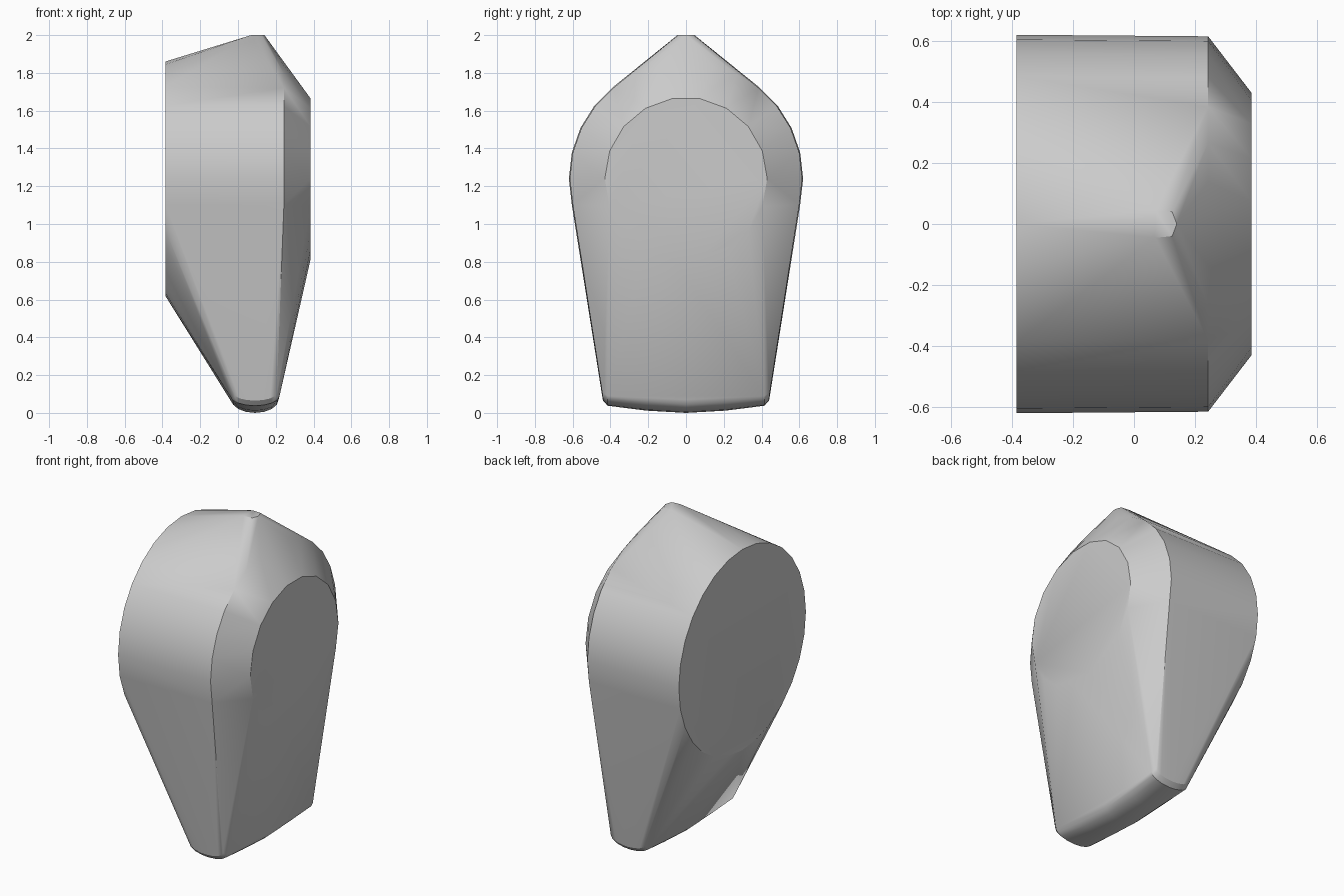
import bpy
import bmesh
from math import sin, cos, pi, radians

cube = bpy.data.objects.get("Cube")
if cube:
    bpy.data.objects.remove(cube, do_unlink=True)

AXIS_Z = 1.24  # height of the shared axis of the three side rings


def side_ring(x, radius, count):
    """Circle standing in the plane of constant x."""
    return [(x, radius * cos(2 * pi * i / count), AXIS_Z + radius * sin(2 * pi * i / count))
            for i in range(count)]


def toe_arc(y, half_width, top, bottom, count=8):
    """Lower half of an ellipse across the foot of the body."""
    return [(0.09 - half_width * cos(pi * i / count), y,
             top - (top - bottom) * sin(pi * i / count)) for i in range(count + 1)]


# Round cheeks: wide disc, matching rim and smaller bevelled disc
points = side_ring(-0.385, 0.62, 28)
points += side_ring(0.243, 0.615, 28)
points += side_ring(0.385, 0.43, 18)

# Small blunt peak
for side in (-1, 1):
    points += [(0.07, side * 0.045, 2.0), (0.125, side * 0.04, 2.0)]
points.append((0.14, 0, 2.0))

# Rounded foot, slightly bowed along its length
points += toe_arc(0, 0.125, 0.07, 0.0)
for side in (-1, 1):
    points += toe_arc(side * 0.21, 0.126, 0.08, 0.012)
    points += toe_arc(side * 0.415, 0.13, 0.09, 0.038)
    points += toe_arc(side * 0.44, 0.115, 0.105, 0.065)

# Stretch one taut skin over all parts
bm = bmesh.new()
for p in points:
    bm.verts.new(p)
bmesh.ops.convex_hull(bm, input=bm.verts[:])
bmesh.ops.delete(bm, geom=[v for v in bm.verts if not v.link_faces], context='VERTS')
bmesh.ops.dissolve_limit(bm, angle_limit=radians(0.5), verts=bm.verts[:], edges=bm.edges[:])
bmesh.ops.recalc_face_normals(bm, faces=bm.faces[:])
mesh = bpy.data.meshes.new("tapered_body")
bm.to_mesh(mesh)
bm.free()
body = bpy.data.objects.new("tapered_body", mesh)
bpy.context.collection.objects.link(body)

# Plain grey surface
grey = bpy.data.materials.new("plain_grey")
grey.use_nodes = True
colour = (0.6, 0.6, 0.6, 1)
grey.diffuse_color = colour
grey.node_tree.nodes["Principled BSDF"].inputs["Base Color"].default_value = colour
mesh.materials.append(grey)

bpy.ops.object.select_all(action='DESELECT')
body.select_set(True)
bpy.context.view_layer.objects.active = body
bpy.ops.object.shade_smooth_by_angle(angle=radians(30))
